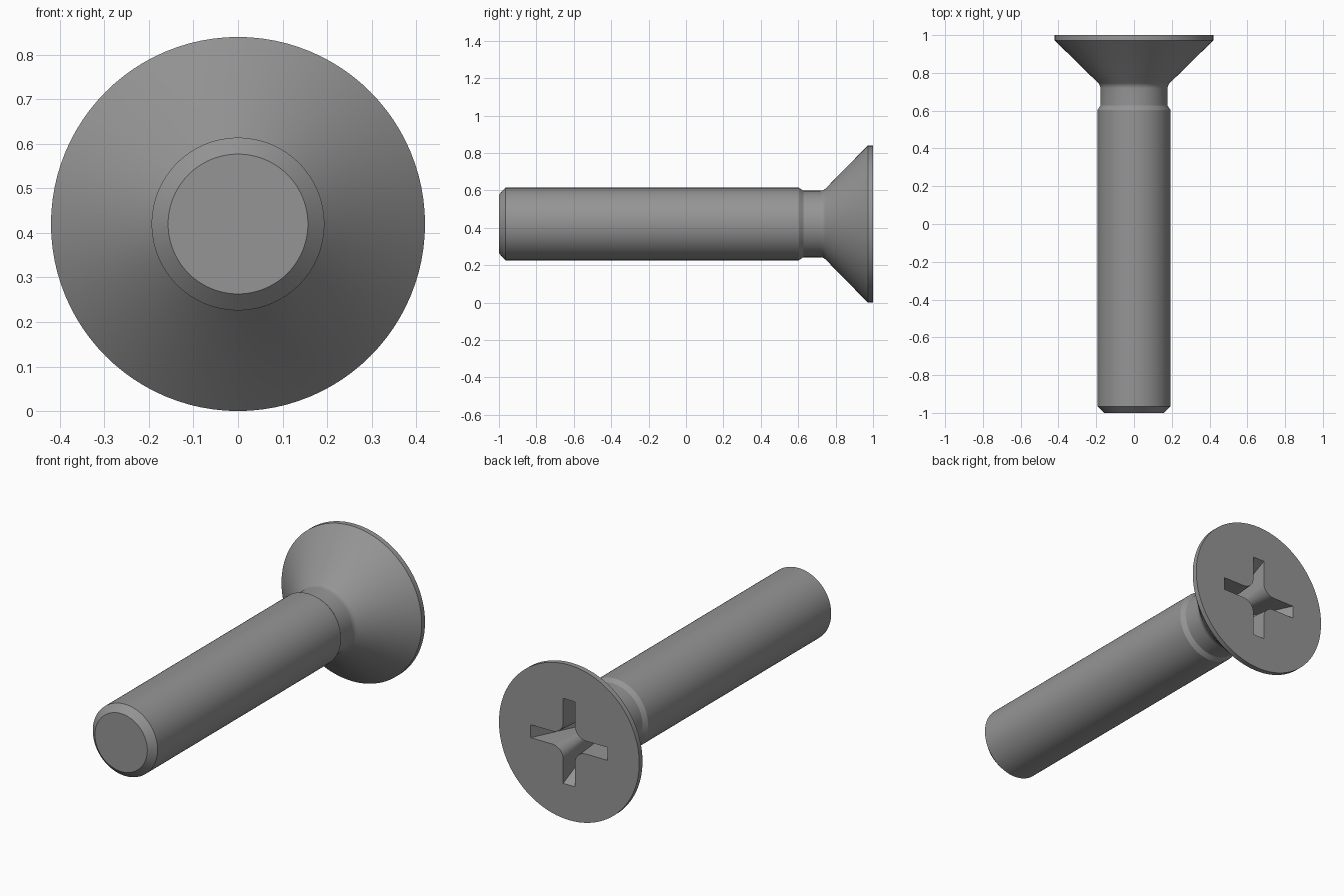
import bpy, bmesh, math
from mathutils import Vector

if "Cube" in bpy.data.objects:
    bpy.data.objects.remove(bpy.data.objects["Cube"])

SEGMENTS = 96
CENTRE_Z = 0.42

steel = bpy.data.materials.new("grey steel")
steel.diffuse_color = (0.30, 0.30, 0.30, 1)
steel.use_nodes = True
steel.node_tree.nodes["Principled BSDF"].inputs["Base Color"].default_value = steel.diffuse_color


def make_object(name, bm):
    bmesh.ops.recalc_face_normals(bm, faces=bm.faces)
    mesh = bpy.data.meshes.new(name)
    bm.to_mesh(mesh)
    bm.free()
    mesh.materials.append(steel)
    ob = bpy.data.objects.new(name, mesh)
    ob.location.z = CENTRE_Z
    bpy.context.collection.objects.link(ob)
    return ob


def loft(bm, rings):
    """Bridge closed rings of equal length and cap both ends."""
    loops = [[bm.verts.new(p) for p in ring] for ring in rings]
    n = len(loops[0])
    for a, b in zip(loops, loops[1:]):
        for i in range(n):
            j = (i + 1) % n
            bm.faces.new((a[i], a[j], b[j], b[i]))
    bm.faces.new(loops[0])
    bm.faces.new(loops[-1])


def circle(y, r):
    return [(r * math.cos(2 * math.pi * i / SEGMENTS), y,
             r * math.sin(2 * math.pi * i / SEGMENTS)) for i in range(SEGMENTS)]


def cross(y, length, half, fillet):
    """Cross outline with rounded inner corners."""
    pts = []
    for q in range(4):
        a = q * math.pi / 2
        quarter = [(length, -half), (length, half)]
        c = half + fillet
        for k in range(7):
            t = k / 6 * math.pi / 2
            quarter.append((c - fillet * math.sin(t), c - fillet * math.cos(t)))
        for x, z in quarter:
            pts.append((x * math.cos(a) - z * math.sin(a), y,
                        x * math.sin(a) + z * math.cos(a)))
    return pts


# Screw body: chamfered tip, shank, relieved neck, countersunk head
neck_r, root_r = 0.178, 0.04
profile = [(-1, 0.157), (-0.965, 0.194), (0.603, 0.194), (0.627, neck_r)]
for k in range(6):  # rounded root under the head
    t = k / 5 * math.pi / 4
    profile.append((0.718 + root_r * math.sin(t), neck_r + root_r * (1 - math.cos(t))))
profile += [(0.972, 0.42), (1, 0.42)]
bm = bmesh.new()
loft(bm, [circle(y, r) for y, r in profile])
screw = make_object("countersunk_screw", bm)

# Cross recess: tapers inward and ends in a shallow point
bm = bmesh.new()
k = 0.02 / 0.25  # continue the taper slightly beyond the head face
loft(bm, [cross(1.02, 0.23 + 0.12 * k, 0.035, 0.065 + 0.04 * k),
          cross(0.75, 0.11, 0.035, 0.025),
          cross(0.72, 0.02, 0.0065, 0.005)])
cutter = make_object("recess_cutter", bm)
cutter.hide_render = True

cut = screw.modifiers.new("recess", 'BOOLEAN')
cut.operation = 'DIFFERENCE'
cut.solver = 'EXACT'
cut.object = cutter
bpy.context.view_layer.objects.active = screw
screw.select_set(True)
bpy.ops.object.modifier_apply(modifier=cut.name)
bpy.data.objects.remove(cutter)
bpy.ops.object.shade_smooth_by_angle(angle=math.radians(25))
